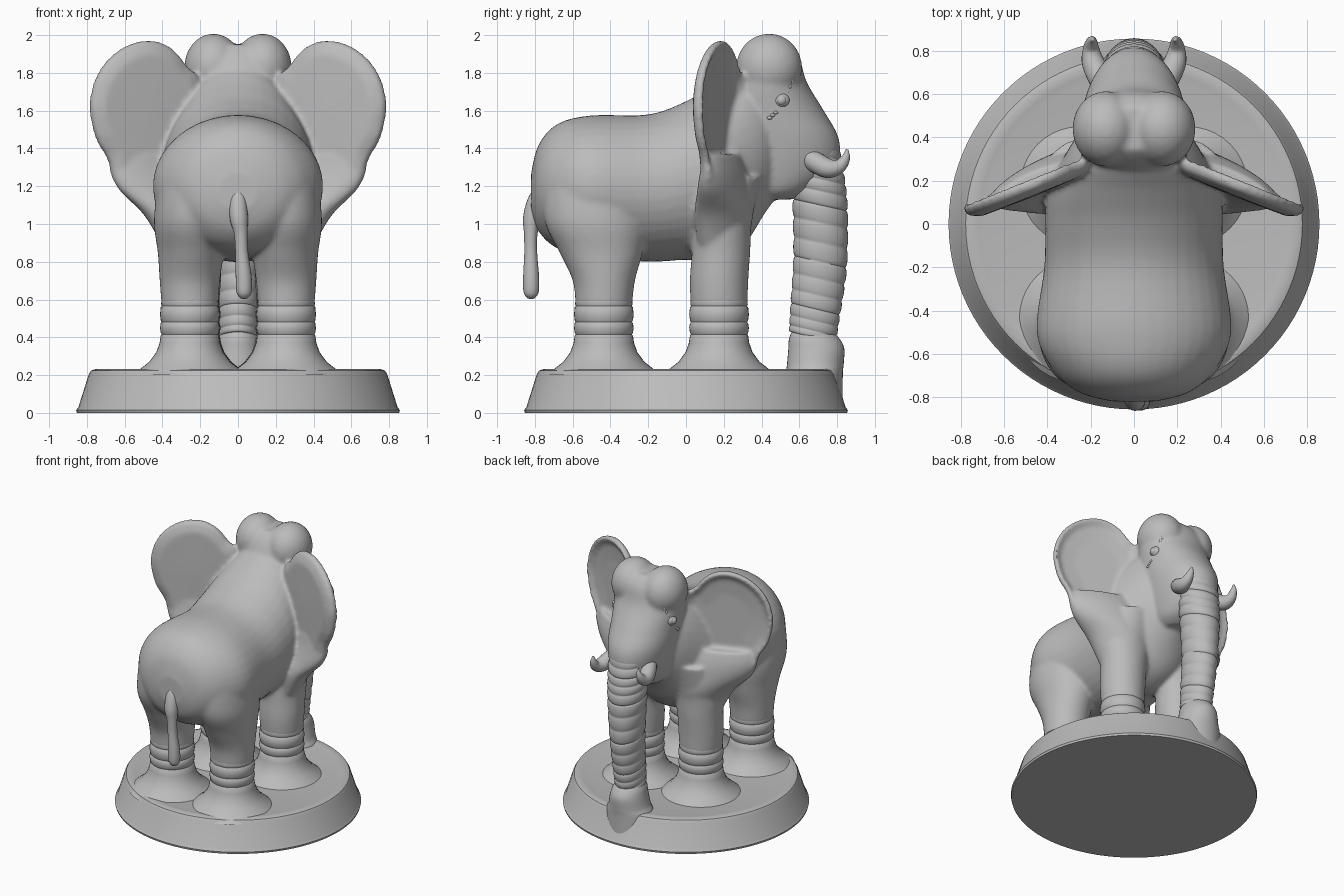
import bpy, bmesh, math
from mathutils import Vector

if "Cube" in bpy.data.objects:
    bpy.data.objects.remove(bpy.data.objects["Cube"])

grey = bpy.data.materials.new("stone_grey")
grey.use_nodes = True
COLOUR = (0.5, 0.5, 0.5, 1)
grey.diffuse_color = COLOUR
grey.node_tree.nodes["Principled BSDF"].inputs["Base Color"].default_value = COLOUR


def spline(pts, steps=5, closed=False):
    """Smooth curve through tuples of any length."""
    n, out = len(pts), []
    for i in range(n if closed else n - 1):
        idx = [i - 1, i, i + 1, i + 2]
        a, b, c, d = [Vector(pts[k % n] if closed else pts[min(max(k, 0), n - 1)]) for k in idx]
        for s in range(steps):
            t = s / steps
            out.append(0.5 * (2 * b + (c - a) * t + (2 * a - 5 * b + 4 * c - d) * t**2
                              + (3 * b - a - 3 * c + d) * t**3))
    return out if closed else out + [Vector(pts[-1])]


def skin(bm, rings):
    """Closed solid through rings of equal length."""
    rows = [[bm.verts.new(p) for p in r] for r in rings]
    n = len(rows[0])
    for lo, hi in zip(rows, rows[1:]):
        for i in range(n):
            bm.faces.new((lo[i], lo[(i + 1) % n], hi[(i + 1) % n], hi[i]))
    bm.faces.new(rows[0][::-1])
    bm.faces.new(rows[-1])


def circle(fn, n=40):
    return [fn(math.cos(2 * math.pi * i / n), math.sin(2 * math.pi * i / n)) for i in range(n)]


def stack(bm, secs, side=1, shear=0, steps=5):
    """Solid from horizontal ellipses (z, x, y, rx, ry)."""
    rings = []
    for z, x, y, rx, ry in spline(secs, steps):
        rings.append(circle(lambda c, s: (side * (x + rx * c), y + ry * s - shear * rx * c, z)))
    skin(bm, rings)


def tube(bm, path, side=1):
    """Round tube along (x, y, z, r) points."""
    pts = spline(path)
    rings = []
    for i, p in enumerate(pts):
        d = (pts[min(i + 1, len(pts) - 1)] - pts[max(i - 1, 0)]).to_3d().normalized()
        u = Vector((1, 0, 0))
        u = (u - d * u.dot(d)).normalized()
        v = d.cross(u)
        rings.append([Vector((side * q.x, q.y, q.z)) for q in
                      circle(lambda c, s: p.to_3d() + (u * c + v * s) * p[3], 20)])
    skin(bm, rings)


def ball(bm, centre, size):
    new = bmesh.ops.create_uvsphere(bm, u_segments=24, v_segments=16, radius=1)["verts"]
    bmesh.ops.scale(bm, vec=size, verts=new)
    bmesh.ops.translate(bm, vec=centre, verts=new)


def finish(bm, name, angle=50):
    bmesh.ops.recalc_face_normals(bm, faces=bm.faces)
    me = bpy.data.meshes.new(name)
    bm.to_mesh(me)
    bm.free()
    ob = bpy.data.objects.new(name, me)
    bpy.context.collection.objects.link(ob)
    me.materials.append(grey)
    bpy.ops.object.select_all(action="DESELECT")
    ob.select_set(True)
    bpy.context.view_layer.objects.active = ob
    bpy.ops.object.shade_smooth_by_angle(angle=math.radians(angle))
    return ob


# Body, head, upper legs and ears are fused into one smooth skin
bm = bmesh.new()
torso = [(-.82, 1.17, .1, .1), (-.78, 1.19, .25, .23), (-.68, 1.2, .37, .33), (-.5, 1.2, .45, .375),
         (-.2, 1.19, .415, .39), (0, 1.23, .41, .42), (.15, 1.27, .4, .47), (.3, 1.36, .33, .48),
         (.42, 1.42, .25, .36), (.5, 1.42, .15, .25)]
skin(bm, [circle(lambda c, s: (rx * c, y, z + rz * s)) for y, z, rx, rz in spline(torso)])

stack(bm, [(1.13, 0, .46, .1, .1), (1.18, 0, .48, .16, .19), (1.3, 0, .5, .2, .3),
           (1.45, 0, .5, .23, .31), (1.6, 0, .45, .25, .28), (1.75, 0, .43, .265, .21),
           (1.88, 0, .44, .25, .16), (1.95, 0, .44, .17, .1)])

ear = spline([(.2, 1.72), (.27, 1.84), (.36, 1.94), (.48, 1.975), (.62, 1.93), (.735, 1.81),
              (.785, 1.64), (.755, 1.46), (.69, 1.34), (.65, 1.22), (.5, 1.16), (.25, 1.25)], 5, True)
mid = Vector((.48, 1.6))
dish = [(.02, -.01), (.5, -.01), (.82, 0), (.95, .03), (1, .01), (.97, -.02), (.8, -.045), (.02, -.05)]

for side in (-1, 1):
    ball(bm, (side * .13, .44, 1.83), (.155, .175, .178))
    # Rear thigh, front thigh, shoulder fold under the ear
    stack(bm, [(.57, .255, -.435, .15, .15), (.7, .255, -.435, .16, .165), (.85, .25, -.45, .175, .22),
               (1.02, .25, -.48, .195, .27), (1.25, .22, -.5, .2, .26)], side)
    stack(bm, [(.57, .25, .175, .15, .15), (.7, .25, .175, .16, .155), (.85, .25, .185, .165, .155),
               (1.02, .24, .19, .19, .16), (1.25, .22, .2, .2, .2)], side)
    stack(bm, [(.9, .28, .19, .13, .12), (1.05, .33, .2, .17, .14), (1.18, .41, .2, .22, .11),
               (1.28, .44, .2, .23, .085), (1.37, .45, .19, .19, .06)], side, .4)
    rings = []
    for s, d in dish:
        flat = [mid + (p - mid) * s for p in ear]
        rings.append([(side * (p.x + d * .4), .27 - .4 * (p.x - .25) + d, p.y) for p in flat])
    skin(bm, rings)

body = finish(bm, "body_head_and_ears", 180)
remesh = body.modifiers.new("fuse", "REMESH")
remesh.mode = "VOXEL"
remesh.voxel_size = .013
remesh.use_smooth_shade = True
relax = body.modifiers.new("relax", "SMOOTH")
relax.factor = .5
relax.iterations = 10

# Round plinth with a soft shoulder and a faint rim
bm = bmesh.new()
plinth = [(.853, 0), (.857, .015), (.845, .03), (.79, .205), (.778, .224), (.755, .232),
          (.72, .228), (.69, .222), (.01, .222)]
skin(bm, [circle(lambda c, s: (r * c, r * s, z), 96) for r, z in plinth])
finish(bm, "plinth", 30)

# Banded lower legs flaring into the plinth
shin = [(.2, .3), (.235, .26), (.27, .215), (.32, .178), (.37, .16), (.41, .154), (.415, .149),
        (.425, .154), (.45, .158), (.475, .154), (.48, .149), (.49, .154), (.52, .158),
        (.56, .154), (.565, .148), (.575, .152), (.6, .15), (.64, .13)]
bm = bmesh.new()
for side in (-1, 1):
    for x, y in ((.255, -.435), (.25, .175)):
        skin(bm, [circle(lambda c, s: (side * x + r * c, y + r * s, z)) for z, r in shin])
finish(bm, "lower_legs", 60)

# Ringed trunk: bulging bands along a gentle curve
bm = bmesh.new()
line = spline([(1.48, .66, .15, .14), (1.3, .695, .145, .14), (1.1, .71, .135, .145),
               (.8, .71, .115, .14), (.55, .685, .105, .13), (.4, .668, .1, .122)], 40)
bands, rings = 15, []
for i, (z, y, rx, ry) in enumerate(line):
    phase = (i / (len(line) - 1) * bands) % 1
    k = .95 + .07 * math.sin(math.pi * phase) ** .5
    rings.append(circle(lambda c, s: (rx * k * c, y + ry * k * s, z - .03 * s)))
skin(bm, rings)
finish(bm, "trunk", 60)

# Trunk tip spreading onto the plinth
bm = bmesh.new()
stack(bm, [(.03, 0, .68, .17, .15), (.2, 0, .68, .17, .15), (.26, 0, .685, .145, .15),
           (.34, 0, .69, .125, .148), (.39, 0, .68, .112, .135), (.43, 0, .67, .09, .11)])
finish(bm, "trunk_tip", 70)

# Tail with a tufted end
bm = bmesh.new()
tube(bm, [(0, -.74, 1.22, .03), (0, -.79, 1.13, .045), (.005, -.815, 1.03, .048), (.015, -.822, .95, .036),
          (.02, -.822, .85, .034), (.03, -.82, .72, .042), (.032, -.82, .64, .04), (.032, -.82, .61, .022),
          (.032, -.82, .602, .004)])
finish(bm, "tail", 80)

# Short upturned tusks
bm = bmesh.new()
for side in (-1, 1):
    tube(bm, [(.13, .62, 1.37, .045), (.16, .68, 1.33, .055), (.19, .75, 1.295, .052),
              (.198, .81, 1.305, .038), (.195, .845, 1.35, .024), (.19, .853, 1.395, .006)], side)
finish(bm, "tusks", 80)

# Eyes with rough creases at both corners
bm = bmesh.new()
for side in (-1, 1):
    ball(bm, (side * .232, .505, 1.655), (.03, .043, .038))
    ball(bm, (side * .25, .505, 1.655), (.02, .026, .026))
    for k in range(3):
        ball(bm, (side * (.224 - .008 * k), .535 + .012 * k, 1.7 + .028 * k), (.012, .011, .016))
        ball(bm, (side * .241, .475 - .016 * k, 1.59 - .014 * k), (.012, .014, .01))
finish(bm, "eyes", 80)
